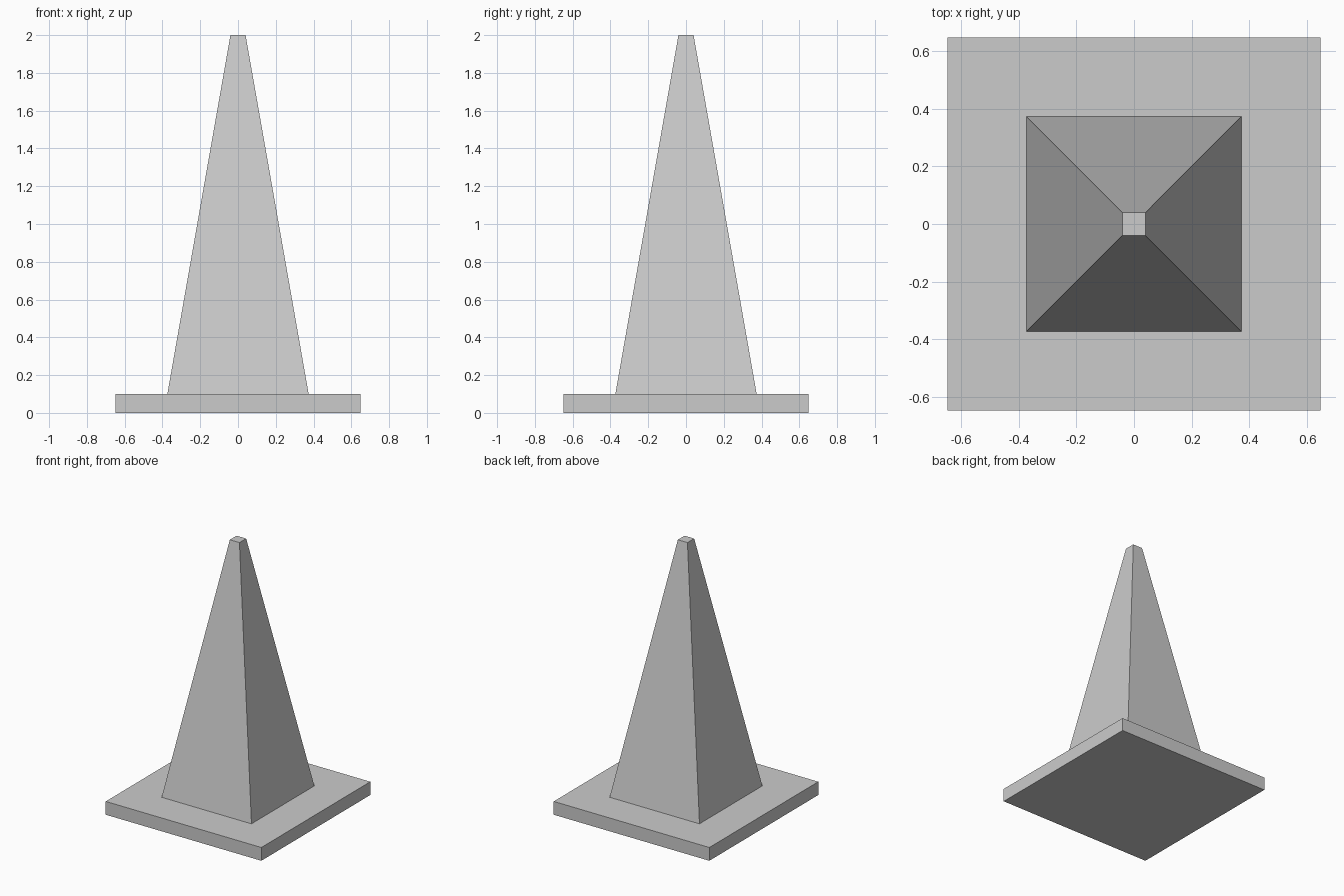
import bpy
import math

default = bpy.data.objects.get("Cube")
if default:
    bpy.data.objects.remove(default, do_unlink=True)

# One plain grey for the whole model
GREY = (0.6, 0.6, 0.6, 1.0)
grey = bpy.data.materials.new("plain_grey")
grey.use_nodes = True
grey.diffuse_color = GREY
grey.node_tree.nodes["Principled BSDF"].inputs["Base Color"].default_value = GREY


def square_frustum(name, half_bottom, half_top, z_bottom, z_top):
    """Four-sided flat-shaded block with its sides square to the axes."""
    bpy.ops.mesh.primitive_cone_add(
        vertices=4,
        radius1=half_bottom * math.sqrt(2),
        radius2=half_top * math.sqrt(2),
        depth=z_top - z_bottom,
        location=(0, 0, (z_bottom + z_top) / 2),
        rotation=(0, 0, math.pi / 4),
    )
    part = bpy.context.object
    part.name = name
    bpy.ops.object.transform_apply(location=True, rotation=True, scale=True)
    part.data.materials.append(grey)
    return part


# Flat square base slab
square_frustum("base_slab", 0.648, 0.648, 0, 0.1)

# Tapered tower with a small flat tip
square_frustum("tapered_tower", 0.374, 0.04, 0.1, 2)
